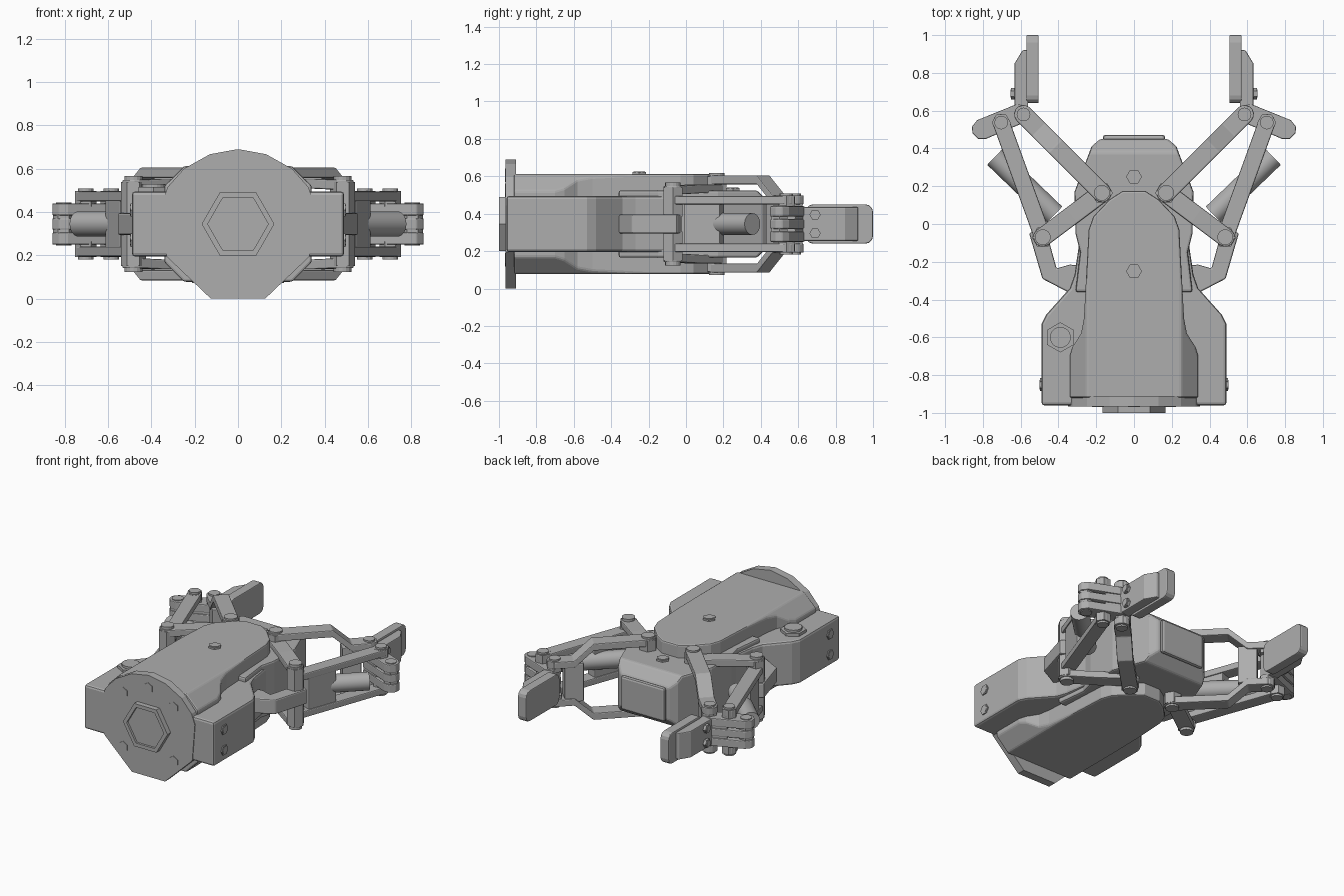
import bpy, bmesh, math
from mathutils import Vector

if "Cube" in bpy.data.objects:
    bpy.data.objects.remove(bpy.data.objects["Cube"])

MID = 0.345  # height of the horizontal symmetry plane; parts are built around it

grey = bpy.data.materials.new("machined_grey")
grey.use_nodes = True
grey.diffuse_color = (0.42, 0.42, 0.42, 1)
grey.node_tree.nodes["Principled BSDF"].inputs["Base Color"].default_value = (0.42, 0.42, 0.42, 1)


def prism(bm, pts, lo, hi, axis="z"):
    """Extrude a flat outline along an axis."""
    place = {"z": lambda u, v, w: (u, v, w),
             "y": lambda u, v, w: (u, w, v),
             "x": lambda u, v, w: (w, u, v)}[axis]
    a = [bm.verts.new(place(u, v, lo)) for u, v in pts]
    b = [bm.verts.new(place(u, v, hi)) for u, v in pts]
    n = len(pts)
    bm.faces.new(a)
    bm.faces.new(b)
    for i in range(n):
        bm.faces.new((a[i], a[(i + 1) % n], b[(i + 1) % n], b[i]))


def ring(cx, cy, r, n=6, turn=0.0):
    return [(cx + r * math.cos(turn + math.tau * i / n),
             cy + r * math.sin(turn + math.tau * i / n)) for i in range(n)]


def sym(pts):
    return pts + [(-x, y) for x, y in reversed(pts)]


def rect(x0, x1, y0, y1):
    return [(x0, y0), (x1, y0), (x1, y1), (x0, y1)]


def finish(bm, name, mx=False, mz=False, bevel=0.0, smooth=False):
    bmesh.ops.recalc_face_normals(bm, faces=bm.faces)
    me = bpy.data.meshes.new(name)
    bm.to_mesh(me)
    bm.free()
    me.materials.append(grey)
    ob = bpy.data.objects.new(name, me)
    ob.location.z = MID
    bpy.context.collection.objects.link(ob)
    if bevel:
        mod = ob.modifiers.new("bevel", "BEVEL")
        mod.width, mod.segments, mod.limit_method = bevel, 2, "ANGLE"
        mod.angle_limit = math.radians(35)
    if mx or mz:
        mod = ob.modifiers.new("mirror", "MIRROR")
        mod.use_axis = (mx, False, mz)
        mod.use_mirror_merge = False
    if smooth:
        bpy.ops.object.select_all(action="DESELECT")
        bpy.context.view_layer.objects.active = ob
        ob.select_set(True)
        bpy.ops.object.shade_smooth_by_angle(angle=math.radians(35))
    return ob


def solid(name, pts, lo, hi, axis="z", **kw):
    bm = bmesh.new()
    prism(bm, pts, lo, hi, axis)
    return finish(bm, name, **kw)


def link(name, a, b, r, heights, thick, web=None):
    """Round-ended bar from a to b; heights are (distance, underside height) pairs."""
    a, b = Vector(a), Vector(b)
    d = (b - a).normalized()
    side = Vector((-d.y, d.x))
    length = (b - a).length
    arc = [math.radians(t) for t in (12, 35, 60, 90)]
    stations = [(-r * math.cos(t), r * math.sin(t), heights[0][1]) for t in arc]
    stations += [(s, r, z) for s, z in heights[1:-1]]
    stations += [(length + r * math.cos(t), r * math.sin(t), heights[-1][1]) for t in reversed(arc)]
    bm = bmesh.new()
    rows = []
    for s, w, z in stations:
        corners = ((w, z), (w, z + thick), (-w, z + thick), (-w, z))
        rows.append([bm.verts.new((*(a + d * s + side * u), h)) for u, h in corners])
    for p, q in zip(rows, rows[1:]):
        for i in range(4):
            j = (i + 1) % 4
            bm.faces.new((p[i], p[j], q[j], q[i]))
    bm.faces.new(rows[0])
    bm.faces.new(rows[-1])
    finish(bm, name, mx=True, mz=True, bevel=0.006)
    if web:
        s0, s1, half = web
        w = r * 0.85
        pts = [a + d * s + side * u for s, u in ((s0, -w), (s1, -w), (s1, w), (s0, w))]
        solid(name + "_web", [tuple(p) for p in pts], -half, half, mx=True, bevel=0.006)


def bolt(name, x, y, r, lo, hi, axis="z", **kw):
    """Hex head with a low round crown."""
    bm = bmesh.new()
    step = (hi - lo) * 0.15
    prism(bm, ring(x, y, r), lo, hi - step, axis)
    prism(bm, ring(x, y, r * 0.72, 16), hi - step, hi, axis)
    finish(bm, name, **kw)


# Housing: wide base, narrow neck and head
solid("base_housing", sym([(0.49, -0.96), (0.49, -0.53), (0.465, -0.48), (0.34, -0.34),
                           (0.315, -0.27), (0.29, -0.1)]), -0.15, 0.15, bevel=0.015)
bm = bmesh.new()
prism(bm, sym([(0.31, -0.36), (0.285, -0.15), (0.31, -0.05), (0.315, 0.17), (0.225, 0.41),
               (0.18, 0.45)]), -0.18, 0.18)
for sgn in (1, -1):  # slope the rear edge of the head
    bmesh.ops.bisect_plane(bm, geom=bm.verts[:] + bm.edges[:] + bm.faces[:], clear_outer=True,
                           plane_co=(0, 0.38, sgn * 0.18), plane_no=(0, 1, sgn))
    bmesh.ops.holes_fill(bm, edges=[e for e in bm.edges if e.is_boundary])
finish(bm, "head_housing", bevel=0.012)
bm = bmesh.new()
prism(bm, rect(-0.165, 0.165, -0.12, 0.11), 0.44, 0.472, "y")
finish(bm, "head_panel", bevel=0.015)

# Raised central cover above and below, with sloped shoulders
bm = bmesh.new()
prism(bm, sym([(0.34, -0.92), (0.34, -0.7), (0.325, -0.65), (0.28, -0.58), (0.265, -0.5),
               (0.24, -0.03), (0.215, 0.04), (0.13, 0.13), (0.06, 0.175)]), -0.267, 0.267)
for sx in (1, -1):
    for sz in (1, -1):
        bmesh.ops.bisect_plane(bm, geom=bm.verts[:] + bm.edges[:] + bm.faces[:], clear_outer=True,
                               plane_co=(sx * 0.25, 0, sz * 0.267), plane_no=(sx, 0, sz))
        bmesh.ops.holes_fill(bm, edges=[e for e in bm.edges if e.is_boundary])
finish(bm, "central_cover", bevel=0.012)

# Mounting flange with hex socket boss
solid("mounting_flange", sym([(0.125, -0.345), (0.33, -0.15), (0.35, 0.1), (0.325, 0.17), (0.25, 0.255),
                              (0.13, 0.322), (0.005, 0.345)]), -0.965, -0.91, "y")
bm = bmesh.new()
outer, inner = ring(0, 0, 0.168), ring(0, 0, 0.14)
for i in range(6):
    j = (i + 1) % 6
    prism(bm, [outer[i], outer[j], inner[j], inner[i]], -1.0, -0.96, "y")
prism(bm, inner, -0.985, -0.96, "y")
finish(bm, "hex_socket_boss")
for z in (-0.19, 0.18):
    solid("flange_screw", ring(0.19, z, 0.036, 6, math.pi / 6), -0.969, -0.96, "y", mx=True)
solid("flange_top_screw", ring(0, 0.26, 0.036, 6, math.pi / 6), -0.969, -0.96, "y")

# Housing fasteners
for z in (-0.075, 0.065):
    bolt("side_bolt", -0.85, z, 0.035, 0.485, 0.499, "x", mx=True)
bolt("cover_bolt", 0, -0.25, 0.042, 0.26, 0.282)
bolt("head_bolt", 0, 0.25, 0.042, 0.175, 0.195)
bm = bmesh.new()
prism(bm, ring(-0.39, -0.6, 0.08, 6, math.pi / 6), 0.145, 0.17)
prism(bm, ring(-0.39, -0.6, 0.055, 20), 0.17, 0.185)
finish(bm, "cable_gland")

# Fixed side brackets
solid("side_bracket", [(0.3, -0.38), (0.36, -0.355), (0.485, -0.29), (0.555, -0.05), (0.5, -0.02), (0.45, -0.09),
                       (0.41, -0.235), (0.34, -0.215), (0.28, -0.22)], -0.05, 0.05, mx=True, bevel=0.008)

# Linkage: pivots on the head, bracket and knuckle
A, B, C, D, E = (0.17, 0.165), (0.483, -0.07), (0.585, 0.58), (0.703, 0.537), (0.805, 0.5)
link("inner_link", A, C, 0.05, [(0, 0.212), (0.35, 0.212), (0.47, 0.105), (0.59, 0.105)], 0.048,
     web=(0.41, 0.53, 0.13))
link("crank_link", A, B, 0.05, [(0, 0.165), (0.2, 0.165), (0.38, 0.158)], 0.046)
link("outer_link", B, D, 0.045, [(0, 0.105), (0.64, 0.105)], 0.045, web=(0.075, 0.28, 0.12))
for name, p, r, lo, hi in (("head_pivot", A, 0.058, 0.15, 0.272), ("bracket_pivot", B, 0.058, 0.04, 0.222),
                           ("inner_knuckle_pivot", C, 0.05, 0.08, 0.164),
                           ("outer_knuckle_pivot", D, 0.05, 0.08, 0.164),
                           ("lug_pivot", E, 0.05, 0.0, 0.1)):
    bolt(name, p[0], p[1], r, lo, hi, mx=True, mz=True)

# Actuator cylinder through the outer link
bm = bmesh.new()
start, end = Vector((0.42, 0.05, 0)), Vector((0.737, 0.355, 0))
axis = (end - start).normalized()
across = Vector((-axis.y, axis.x, 0))
loops = [[bm.verts.new(p + across * u + Vector((0, 0, w))) for u, w in ring(0, 0, 0.058, 32)]
         for p in (start, end)]
for i in range(32):
    j = (i + 1) % 32
    bm.faces.new((loops[0][i], loops[0][j], loops[1][j], loops[1][i]))
for loop in loops:
    bm.faces.new(loop)
finish(bm, "actuator_cylinder", mx=True, smooth=True)

# Knuckle: solid root and three stacked lugs
knuckle = [(0.56, 0.62), (0.62, 0.635), (0.83, 0.55), (0.858, 0.515), (0.855, 0.48), (0.825, 0.45),
           (0.785, 0.45), (0.61, 0.525), (0.56, 0.545)]
for i, (lo, hi) in enumerate(((-0.095, -0.04), (-0.026, 0.026), (0.04, 0.095))):
    solid("knuckle_lug", knuckle, lo, hi, mx=True, bevel=0.006)
solid("knuckle_root", [(0.56, 0.55), (0.61, 0.53), (0.69, 0.5), (0.72, 0.585), (0.62, 0.63), (0.56, 0.62)],
      -0.088, 0.088, mx=True)

# Fingers with rounded grip pads
solid("finger_carrier", [(0.56, 0.56), (0.6, 0.57), (0.632, 0.62), (0.632, 0.85), (0.59, 0.92), (0.56, 0.92)],
      -0.09, 0.09, mx=True, bevel=0.006)
pad = []
for cy, cz, t0 in ((0.96, 0.065, 0), (0.68, 0.065, 90), (0.68, -0.065, 180), (0.96, -0.065, 270)):
    pad += [(cy + 0.04 * math.cos(math.radians(t0 + t)), cz + 0.04 * math.sin(math.radians(t0 + t)))
            for t in (0, 30, 60, 90)]
solid("grip_pad", pad, 0.505, 0.57, "x", mx=True, bevel=0.006)
for z in (-0.05, 0.05):
    bolt("finger_bolt", 0.69, z, 0.03, 0.625, 0.655, "x", mx=True)
